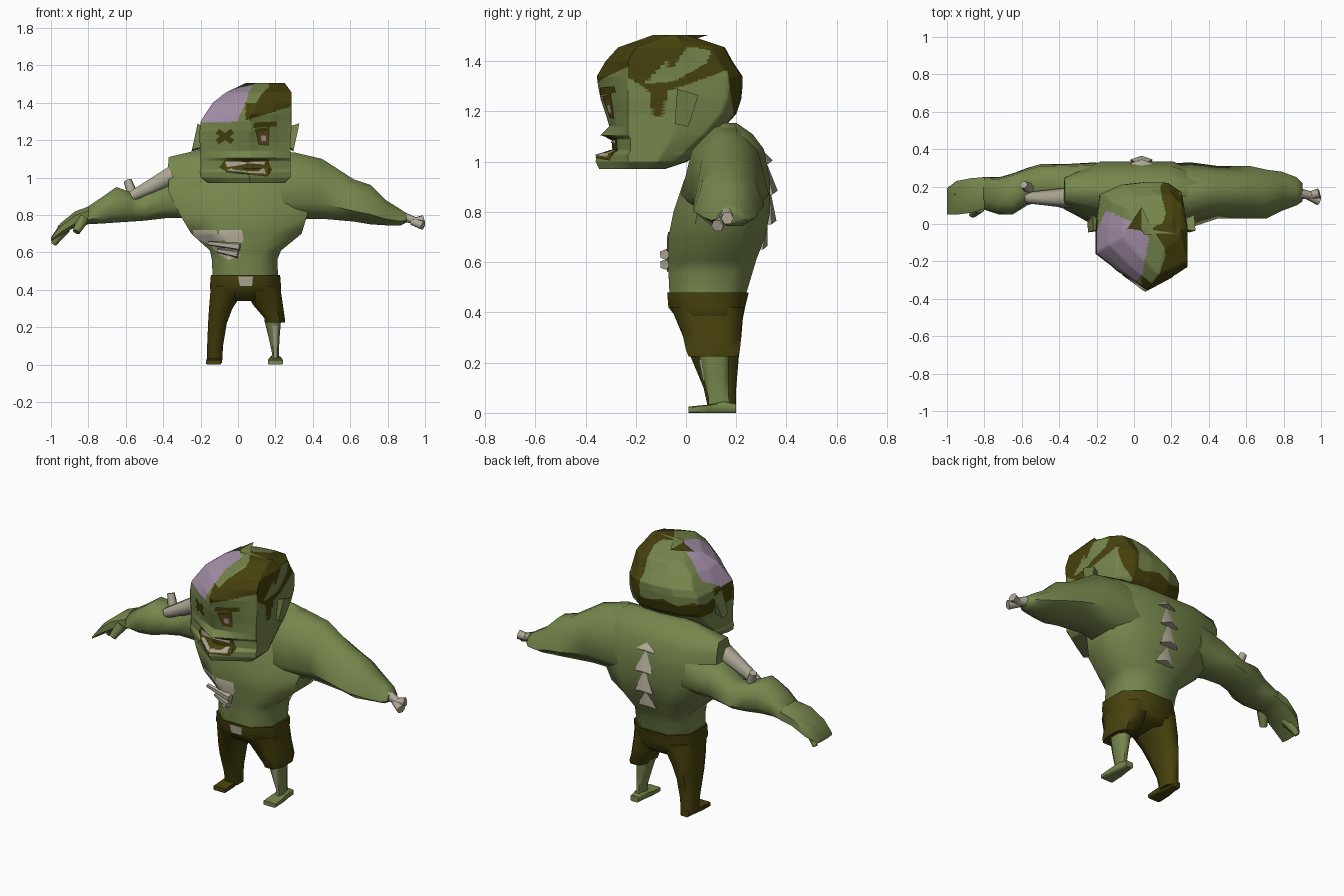
import bpy, bmesh, math
from mathutils import Vector
from mathutils.bvhtree import BVHTree

if "Cube" in bpy.data.objects:
    bpy.data.objects.remove(bpy.data.objects["Cube"])


def colour(name, r, g, b):
    m = bpy.data.materials.new(name)
    m.diffuse_color = (r, g, b, 1)
    m.use_nodes = True
    m.node_tree.nodes["Principled BSDF"].inputs["Base Color"].default_value = m.diffuse_color
    return m


SKIN = colour("green skin", 0.18, 0.238, 0.072)
DARK = colour("dark olive cloth and hair", 0.063, 0.054, 0.004)
BONE = colour("bone", 0.42, 0.39, 0.30)
BRAIN = colour("lilac brain", 0.38, 0.28, 0.40)
IRIS = colour("brown eye", 0.13, 0.065, 0.015)


def finish(bm, name, mats, angle=60):
    me = bpy.data.meshes.new(name)
    bm.to_mesh(me)
    bm.free()
    ob = bpy.data.objects.new(name, me)
    bpy.context.collection.objects.link(ob)
    for m in mats:
        me.materials.append(m)
    bpy.ops.object.select_all(action='DESELECT')
    ob.select_set(True)
    bpy.context.view_layer.objects.active = ob
    bpy.ops.object.shade_smooth_by_angle(angle=math.radians(angle))
    return ob


def loft_mesh(rings):
    bm = bmesh.new()
    vs = [[bm.verts.new(p) for p in r] for r in rings]
    n = len(vs[0])
    for a, b in zip(vs, vs[1:]):
        for i in range(n):
            bm.faces.new((a[i], a[(i + 1) % n], b[(i + 1) % n], b[i]))
    bm.faces.new(vs[0])
    bm.faces.new(vs[-1])
    bmesh.ops.recalc_face_normals(bm, faces=bm.faces)
    return bm


def loft(name, axis, rows, mat, k=0.5, taper=0):
    """Octagonal rings; row = position, then min/max of the two other axes."""
    shape = [(1, k), (k, 1), (-k, 1), (-1, k), (-1, -k), (-k, -1), (k, -1), (1, -k)]
    rings = []
    for t, a0, a1, b0, b1 in rows:
        ring = []
        for u, v in shape:
            u *= 1 - taper * max(v, 0)
            p = [(a0 + a1) / 2 + u * (a1 - a0) / 2, (b0 + b1) / 2 + v * (b1 - b0) / 2]
            p.insert("xyz".index(axis), t)
            ring.append(p)
        rings.append(ring)
    return finish(loft_mesh(rings), name, [mat])


def spike(name, a, b, r0, r1, mat, sides=6):
    a, b = Vector(a), Vector(b)
    q = (b - a).to_track_quat('Z', 'Y')
    rings = [[p + q @ Vector((r * math.cos(i * math.tau / sides), r * math.sin(i * math.tau / sides), 0))
              for i in range(sides)] for p, r in ((a, r0), (b, r1))]
    return finish(loft_mesh(rings), name, [mat])


def decal(name, pts, target, mat, lift=0.005):
    """Plate given in front (x, z) coordinates, draped on the target's front."""
    src = bmesh.new()
    src.from_mesh(target.data)
    tree = BVHTree.FromBMesh(src)
    bm = bmesh.new()
    bm.faces.new([bm.verts.new((x, -1, z)) for x, z in pts])
    bmesh.ops.triangulate(bm, faces=bm.faces)
    bmesh.ops.subdivide_edges(bm, edges=bm.edges, cuts=4, use_grid_fill=True)
    for v in bm.verts:
        hit = tree.ray_cast(v.co, Vector((0, 1, 0)))[0] or tree.find_nearest(v.co)[0]
        v.co = hit + Vector((0, -lift, 0))
    bm.normal_update()
    for f in bm.faces:
        if f.normal.y > 0:
            f.normal_flip()
    src.free()
    return finish(bm, name, [mat])


# Torso
torso = loft("torso", 'z', [
    (.46, -.135, .215, -.065, .235), (.56, -.14, .21, -.07, .265), (.61, -.15, .23, -.07, .28),
    (.70, -.25, .34, -.07, .315), (.80, -.31, .37, -.05, .335), (.92, -.37, .40, -.01, .335),
    (1.05, -.375, .39, .05, .31), (1.11, -.37, .33, .09, .265), (1.155, -.18, .25, .14, .20)], SKIN)

# Arms
loft("whole_arm", 'x', [
    (.15, .0, .32, .78, 1.14), (.3, -.02, .33, .78, 1.135), (.45, .03, .31, .78, 1.10),
    (.62, .03, .31, .765, .99), (.71, .03, .29, .75, .96), (.79, .07, .28, .745, .88),
    (.87, .10, .25, .745, .83), (.9, .12, .22, .76, .81)], SKIN, .5, .5)
loft("torn_arm", 'x', [
    (-.2, .0, .33, .78, 1.05), (-.37, .08, .32, .785, .99), (-.5, .12, .32, .77, .91),
    (-.57, .10, .30, .765, .92), (-.65, .05, .27, .76, .95), (-.72, .05, .25, .755, .90),
    (-.81, .08, .25, .75, .84)], SKIN, .5, .2)
loft("hand", 'x', [
    (-.80, .08, .25, .75, .845), (-.87, .06, .245, .735, .82), (-.95, .05, .23, .69, .755),
    (-1.0, .05, .19, .66, .68)], SKIN)
spike("thumb", (-.83, .09, .78), (-.865, .05, .71), .035, .02, SKIN)
spike("finger", (-.93, .16, .73), (-.985, .19, .645), .035, .015, SKIN)

# Bones of the arms
spike("upper_arm_bone", (-.35, .14, 1.015), (-.57, .14, .90), .055, .03, BONE)
spike("broken_bone_end", (-.56, .19, .90), (-.59, .21, .985), .03, .022, BONE)
spike("wrist_bone", (.87, .165, .795), (.96, .15, .765), .03, .02, BONE)
for i, (y, z) in enumerate(((.125, .745), (.165, .775))):
    spike("wrist_knob_%d" % i, (.93, .15, .765), (.99, y, z), .02, .026, BONE)

# Ribs
decal("open_ribs", [(-.24, .72), (.02, .72), (.03, .67), (0, .62), (.01, .58), (-.05, .56), (-.10, .59),
                    (-.08, .63), (-.15, .64), (-.19, .67), (-.235, .68)], torso, BONE)
for i, (z, x0, x1) in enumerate(((.635, -.16, .01), (.595, -.11, 0))):
    spike("rib_%d" % i, (x0, -.055, z + .015), (x1, -.085, z - .005), .012, .022, BONE, 5)

# Spine: wedges down the back
for i, (z0, z1, y0, y1) in enumerate(((1.15, .99, .20, .345), (1.01, .87, .315, .365),
                                      (.89, .75, .335, .36), (.77, .65, .325, .325))):
    bm = bmesh.new()
    top = bm.verts.new((.04, y0, z0))
    low = [bm.verts.new(p) for p in ((-.02, y1 - .02, z1), (.04, y1, z1 + .015),
                                     (.10, y1 - .02, z1), (.04, y1 - .12, z1))]
    for j in range(4):
        bm.faces.new((top, low[j], low[(j + 1) % 4]))
    bm.faces.new(low)
    bmesh.ops.recalc_face_normals(bm, faces=bm.faces)
    finish(bm, "spine_%d" % i, [BONE])

# Trousers
hips = loft("trouser_hips", 'z', [
    (.34, -.11, .20, .01, .20), (.37, -.145, .23, -.03, .225), (.42, -.15, .23, -.07, .235),
    (.48, -.145, .225, -.075, .25)], DARK)
loft("long_trouser_leg", 'z', [
    (.01, -.165, -.085, .09, .20), (.10, -.165, -.08, .07, .20), (.22, -.16, -.06, .02, .21),
    (.30, -.155, -.03, -.01, .22), (.42, -.145, .05, -.06, .23)], DARK)
loft("short_trouser_leg", 'z', [
    (.225, .145, .25, .01, .205), (.25, .14, .25, 0, .215), (.32, .08, .24, -.015, .22),
    (.42, .03, .225, -.06, .23)], DARK)
decal("buckle", [(0, .47), (.08, .47), (.075, .42), (.01, .42)], hips, BONE)

# Bare shin and feet
shin = loft("bare_shin", 'z', [
    (.01, .175, .222, .09, .18), (.06, .182, .218, .09, .17), (.14, .165, .222, .07, .17),
    (.24, .14, .23, .05, .17)], SKIN)
decal("shin_bone", [(.185, .21), (.215, .21), (.205, .04), (.195, .04)], shin, BONE)
for name, x, mat in (("shoe", -.13, DARK), ("bare_foot", .20, SKIN)):
    loft(name, 'y', [(.01, x - .04, x + .04, 0, .025), (.09, x - .038, x + .038, 0, .033),
                     (.15, x - .03, x + .03, 0, .045), (.20, x - .025, x + .025, 0, .035)], mat, .75)

# Head: wedge-faced rings, row = z, left, right, front, back
rings = []
for z, xl, xr, yf, yb in [
        (.97, -.16, .25, -.345, -.09), (1.0, -.20, .28, -.36, 0), (1.03, -.205, .28, -.355, .04),
        (1.045, -.20, .28, -.29, .05), (1.09, -.20, .28, -.29, .10), (1.105, -.20, .28, -.34, .12),
        (1.14, -.20, .28, -.305, .15), (1.19, -.205, .28, -.32, .195), (1.25, -.205, .285, -.34, .215),
        (1.30, -.20, .285, -.35, .22), (1.34, -.175, .285, -.355, .22), (1.40, -.135, .287, -.32, .18),
        (1.455, -.065, .287, -.27, .15), (1.505, .04, .25, -.13, 0)]:
    c, rise = (xl + xr) / 2 + .02, max(0, z - 1.28)
    yr, yl = max(-.23, yf + .07), max(-.16, yf + .13) + rise * .4
    h, w, yq = (xr - c) * .5, (c - xl) * .5, (yf - .33) / 2 if z < 1.2 else yf
    ym = (yr + yb) / 2
    rings.append([(x, y, z) for x, y in (
        (c, yf), (c + h, yq * .55 + yr * .45), (xr, yr), (xr, ym), (xr - .03, yb - .05), (c + h, yb),
        (c, yb + .005), (c - w, yb - .01), (xl + .02, yb - .06), (xl, ym), (xl, yl),
        (c - w, yq * .55 + yl * .45))])
bm = loft_mesh(rings)
bmesh.ops.subdivide_edges(bm, edges=bm.edges, cuts=9, use_grid_fill=True)
bmesh.ops.triangulate(bm, faces=bm.faces)


def inside(u, v, poly):
    hit = False
    for (a, b), (c, d) in zip(poly, poly[1:] + poly[:1]):
        if (b > v) != (d > v) and u < (c - a) * (v - b) / (d - b) + a:
            hit = not hit
    return hit


BRAIN_TOP = [(-.15, .07), (-.02, .02), (.08, -.07), (.045, -.27), (-.02, -.33), (-.2, -.25), (-.23, -.10)]
HAIR_SIDE = [(-.4, 1.31), (-.30, 1.38), (-.15, 1.285), (-.13, 1.18), (-.095, 1.18), (-.075, 1.28),
             (.165, 1.365), (.195, 1.15), (.3, 1.15), (.3, 1.6), (-.4, 1.6)]
BALD_SIDE = [(-.17, 1.31), (-.08, 1.40), (-.06, 1.365), (.01, 1.465), (.10, 1.44), (.08, 1.39), (-.05, 1.32)]


def hairy(p, n):
    x, y, z = p
    jag = .03 * abs(((x + y) * 9) % 2 - 1)
    if n.z > .6:
        return x > .14 + jag
    if n.x > .35 and (y > -.2 or n.x > .7):
        return inside(y, z, HAIR_SIDE) and not inside(y, z, BALD_SIDE)
    if n.y < -.4 and y < -.1 and x > 0:
        return x > .04 and 1.295 + .3 * x < z < 1.43 + .35 * x
    if y > .02 and n.x < .6:
        return 1.17 < z < 1.24 + jag or (x > .14 + jag and z > 1.2)
    return x < -.19 and 1.19 < z < 1.31 and -.15 < y


for f in bm.faces:
    p = f.calc_center_median()
    if p.z > 1.295 and f.normal.z > -.02 and inside(p.x, p.y, BRAIN_TOP):
        f.material_index = 2
    elif p.z > 1.15 and hairy(p, f.normal):
        f.material_index = 1
head = finish(bm, "head", [SKIN, DARK, BRAIN])

# Ears: the right one flares at the top, the left one at the bottom
for name, x, s, flare in (("ear_right", .275, 1, .22), ("ear_left", -.195, -1, -.22)):
    ring = [(-.045, 1.29), (.04, 1.265), (0, 1.14), (-.055, 1.15)]
    bm = loft_mesh([[(x, y * .7, 1.21 + (z - 1.21) * .8) for y, z in ring],
                    [(x + s * (.037 + (z - 1.215) * flare), y + .01, z) for y, z in ring]])
    finish(bm, name, [SKIN], 30)


def bar(x, z, length, width, deg):
    c, s = math.cos(math.radians(deg)), math.sin(math.radians(deg))
    return [(x + c * u * length - s * v * width, z + s * u * length + c * v * width)
            for u, v in ((-.5, -.5), (.5, -.5), (.5, .5), (-.5, .5))]


# Face: crossed-out eye, open eye, brow, mouth and teeth
for i, deg in enumerate((35, -35)):
    decal("crossed_eye_%d" % i, bar(-.07, 1.22, .10, .03, deg), head, DARK, .005 + i * .001)
decal("eye_socket", [(.09, 1.26), (.17, 1.27), (.165, 1.17), (.11, 1.175)], head, DARK)
decal("iris", bar(.135, 1.215, .05, .065, 5), head, IRIS, .007)
decal("pupil", bar(.137, 1.21, .025, .03, 5), head, BONE, .009)
decal("brow", [(.08, 1.265), (.09, 1.295), (.205, 1.30), (.21, 1.275)], head, DARK, .007)
decal("mouth", [(-.10, 1.055), (-.07, 1.095), (.01, 1.10), (.16, 1.10), (.18, 1.04), (.16, 1.005),
                (.06, 1.015), (-.06, 1.03)], head, DARK)
decal("upper_teeth", [(-.07, 1.085), (.15, 1.09), (.14, 1.07), (.04, 1.078), (.0, 1.065), (-.06, 1.055)],
      head, BONE, .008)
decal("lower_teeth", [(-.06, 1.04), (-.03, 1.052), (.08, 1.04), (.14, 1.05), (.15, 1.02), (.06, 1.025)],
      head, BONE, .008)
